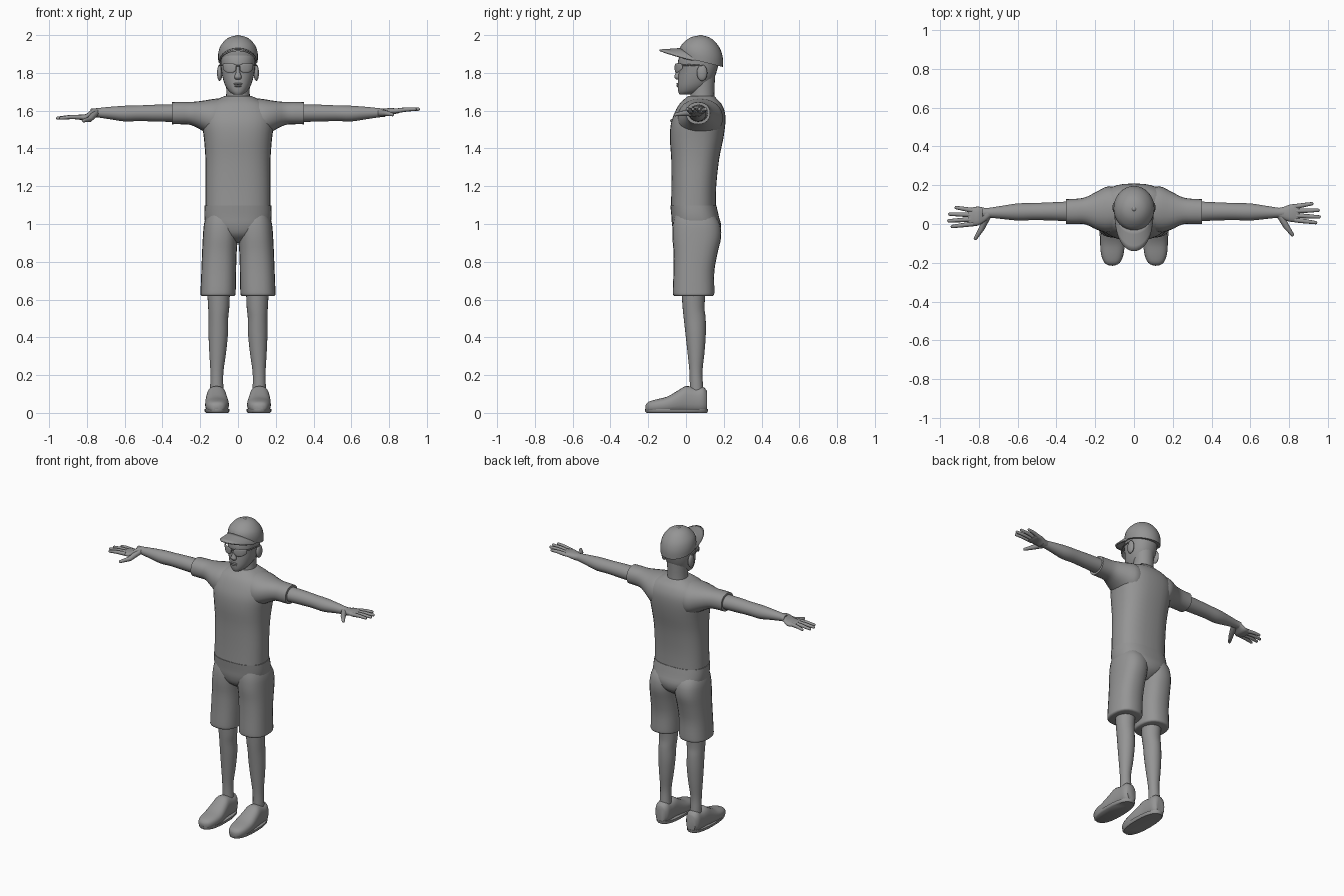
import bpy, bmesh, math
from mathutils import Vector

grey = bpy.data.materials.new("plain grey")
grey.diffuse_color = (0.30, 0.30, 0.30, 1)


def finish(name, bm, angle=50):
    bmesh.ops.recalc_face_normals(bm, faces=bm.faces[:])
    me = bpy.data.meshes.new(name)
    bm.to_mesh(me)
    bm.free()
    me.materials.append(grey)
    ob = bpy.data.objects.new(name, me)
    bpy.context.collection.objects.link(ob)
    bpy.ops.object.select_all(action='DESELECT')
    ob.select_set(True)
    bpy.context.view_layer.objects.active = ob
    bpy.ops.object.shade_smooth_by_angle(angle=math.radians(angle))
    return ob


def refine(rows, steps):
    """Smooth curve through the given cross-sections."""
    out = []
    for i in range(len(rows) - 1):
        p0, p1 = rows[max(i - 1, 0)], rows[i]
        p2, p3 = rows[i + 1], rows[min(i + 2, len(rows) - 1)]
        for k in range(steps):
            t = k / steps
            out.append([0.5 * (2 * b + (c - a) * t + (2 * a - 5 * b + 4 * c - d) * t * t
                               + (3 * b - a - 3 * c + d) * t ** 3)
                        for a, b, c, d in zip(p0, p1, p2, p3)])
    return out + [list(rows[-1])]


def loft(name, axis, rows, side=1, n=24, power=2.0, steps=3, shape=None):
    """Rows are (position on axis, low, high, low, high) of the other two axes."""
    bm = bmesh.new()
    rings = []
    for t, a0, a1, b0, b1 in refine(rows, steps):
        ring = []
        for i in range(n):
            c, s = math.cos(2 * math.pi * i / n), math.sin(2 * math.pi * i / n)
            c = math.copysign(abs(c) ** (2 / power), c)
            s = math.copysign(abs(s) ** (2 / power), s)
            a, b = (a0 + a1) / 2 + c * (a1 - a0) / 2, (b0 + b1) / 2 + s * (b1 - b0) / 2
            co = {'x': (t, a, b), 'y': (a, t, b), 'z': (a, b, t)}[axis]
            ring.append(bm.verts.new((co[0] * side, co[1], max(co[2], 0))))
        rings.append(ring)
    for r, q in zip(rings, rings[1:]):
        for i in range(n):
            bm.faces.new((r[i], r[(i + 1) % n], q[(i + 1) % n], q[i]))
    bm.faces.new(rings[0])
    bm.faces.new(rings[-1])
    if shape:
        for v in bm.verts:
            shape(v.co)
    return finish(name, bm)


def sym(rows):
    """Rows given as (z, half width, y low, y high)."""
    return [(z, -h, h, a, b) for z, h, a, b in rows]


def tube(name, points, radii, n=10):
    """Round-ended tube through points."""
    bm = bmesh.new()
    pts = [Vector(p) for p in points]
    d0, d1 = (pts[1] - pts[0]).normalized(), (pts[-1] - pts[-2]).normalized()
    r0, r1 = radii[0], radii[-1]
    pts = [pts[0]] + pts[1:-1] + [pts[-1] - d1 * r1 * 0.8, pts[-1] - d1 * r1 * 0.25, pts[-1]]
    radii = list(radii[:-1]) + [r1, r1 * 0.75, r1 * 0.2]
    rings = []
    for i, (p, r) in enumerate(zip(pts, radii)):
        d = (pts[min(i + 1, len(pts) - 1)] - pts[max(i - 1, 0)]).normalized()
        u = d.cross(Vector((0, 0, 1))).normalized()
        w = u.cross(d)
        rings.append([bm.verts.new(p + r * (u * math.cos(2 * math.pi * k / n)
                                            + w * math.sin(2 * math.pi * k / n))) for k in range(n)])
    for r, q in zip(rings, rings[1:]):
        for i in range(n):
            bm.faces.new((r[i], r[(i + 1) % n], q[(i + 1) % n], q[i]))
    bm.faces.new(rings[0])
    bm.faces.new(rings[-1])
    return finish(name, bm)


def ball(name, loc, size):
    bm = bmesh.new()
    bmesh.ops.create_uvsphere(bm, u_segments=16, v_segments=10, radius=1)
    for v in bm.verts:
        v.co = Vector(loc) + Vector(c * s for c, s in zip(v.co, size))
    return finish(name, bm)


# Shirt body, neck and head
loft("shirt", 'z', sym([
    (1.085, .172, -.08, .158), (1.20, .172, -.077, .16), (1.34, .172, -.078, .175),
    (1.45, .18, -.085, .197), (1.53, .19, -.08, .208), (1.59, .185, -.06, .206),
    (1.635, .155, -.035, .188), (1.66, .11, -.01, .165), (1.678, .07, .012, .15)]), n=32, power=2.5)
loft("neck", 'z', sym([(1.62, .07, .01, .155), (1.69, .062, .025, .15), (1.80, .065, .03, .155)]))
loft("head", 'z', sym([
    (1.685, .022, -.034, .02), (1.70, .045, -.041, .075), (1.73, .066, -.044, .12),
    (1.77, .08, -.042, .148), (1.81, .088, -.039, .163), (1.85, .091, -.044, .172),
    (1.90, .09, -.028, .17), (1.95, .05, .02, .13)]), n=28, power=2.15)

# Face details
loft("nose", 'z', sym([(1.765, .012, -.052, -.03), (1.778, .02, -.062, -.03),
                       (1.80, .012, -.055, -.03), (1.835, .008, -.048, -.03)]), n=12)
ball("upper_lip", (0, -.043, 1.742), (.024, .008, .005))
ball("lower_lip", (0, -.042, 1.731), (.02, .009, .006))

# Cap with a rim that rises to the front
def tilt(co):
    co.z -= (2.0 - co.z) / 0.14 * 0.25 * (co.y - .08)

loft("cap_crown", 'z', sym([
    (1.86, .104, -.032, .195), (1.90, .105, -.034, .195), (1.94, .094, -.022, .18),
    (1.975, .066, .008, .147), (1.992, .036, .038, .114), (1.998, .006, .072, .084)]),
    n=32, shape=tilt)
ball("cap_button", (0, .078, 1.996), (.011, .011, .005))
bm = bmesh.new()
grid = []
for i in range(21):
    a = math.radians(-84 + 168 * i / 20)
    c, s = math.cos(a), math.sin(a)
    grid.append([bm.verts.new((.1 * s, .08 - .105 * c - .115 * v * c ** .55,
                               1.86 + .072 * c - .008 * v * c)) for v in (0, .25, .5, .75, 1)])
for r, q in zip(grid, grid[1:]):
    for j in range(4):
        bm.faces.new((r[j], r[j + 1], q[j + 1], q[j]))
brim = finish("cap_brim", bm)
brim.modifiers.new("thickness", 'SOLIDIFY').thickness = .009

# Sunglasses bridge
tube("glasses_bridge", [(-.02, -.055, 1.838), (.02, -.055, 1.838)], (.004, .004), 8)

for side, label in ((1, "left"), (-1, "right")):
    def at(x, y, z):
        return (x * side, y, z)

    # Ears and glasses
    ball(label + "_ear", at(.097, .085, 1.80), (.014, .028, .043))
    loft(label + "_lens", 'x', [(.010, -.061, -.054, 1.815, 1.842), (.03, -.058, -.051, 1.80, 1.85),
         (.06, -.046, -.038, 1.803, 1.85), (.08, -.027, -.018, 1.82, 1.848)], side, 12, 2.4)
    tube(label + "_temple", [at(.078, -.025, 1.84), at(.095, .02, 1.842), at(.1, .09, 1.838)],
         (.005, .004, .004), 8)

    # Sleeve and arm
    loft(label + "_sleeve", 'x', [
        (.06, -.03, .18, 1.46, 1.668), (.13, -.045, .195, 1.46, 1.662), (.19, -.03, .168, 1.495, 1.652),
        (.25, -.002, .138, 1.524, 1.646), (.30, .0, .13, 1.528, 1.646), (.35, .0, .128, 1.528, 1.645)],
        side, power=2.2)
    loft(label + "_arm", 'x', [
        (.30, .012, .118, 1.54, 1.632), (.42, .018, .112, 1.542, 1.632), (.52, .02, .108, 1.545, 1.628),
        (.60, .018, .106, 1.543, 1.626), (.68, .026, .094, 1.555, 1.62),
        (.75, .033, .083, 1.565, 1.613), (.78, .034, .084, 1.568, 1.61)], side)

    # Hand: palm, four fingers and thumb, tilted up on one side and down on the other
    tip, knuckle, dy = (1.608, 1.598, 0) if side > 0 else (1.560, 1.566, -.02)
    loft(label + "_palm", 'x', [
        (.74, .035, .082, 1.567, 1.612), (.77, .022 + dy / 2, .088 + dy / 4, 1.568, 1.61),
        (.805, .012 + dy, .1 + dy / 2, knuckle - .018, knuckle + .016),
        (.84, .01 + dy, .103 + dy, knuckle - .014, knuckle + .013),
        (.855, .016 + dy, .098 + dy, knuckle - .009, knuckle + .009)], side, 16, 2.4)
    for finger, y0, x1, y1 in (("index", .021, .945, .006), ("middle", .044, .963, .036),
                               ("ring", .067, .958, .071), ("little", .09, .925, .106)):
        tube(f"{label}_{finger}_finger",
             [at(.83, y0 + dy, knuckle), at((.83 + x1) / 2, (y0 + y1) / 2 + dy, (knuckle + tip) / 2 + .003),
              at(x1, y1 + dy, tip)], (.013, .011, .0085))
    tube(label + "_thumb", [at(.755, .045, 1.588), at(.785, -.012 + dy / 2, knuckle - .012),
                            at(.822, -.062 + dy, knuckle - .02)], (.02, .015, .009))

    # Shorts leg, lower leg and shoe
    loft(label + "_shorts_leg", 'z', [
        (.618, .022, .188, -.058, .138), (.625, .014, .198, -.068, .148), (.65, .012, .198, -.07, .15),
        (.75, .01, .194, -.066, .15), (.85, .007, .19, -.066, .168), (.93, .0, .186, -.072, .186),
        (1.0, -.005, .18, -.07, .18), (1.05, .01, .165, -.06, .15)], side, power=2.4)
    loft(label + "_leg", 'z', [
        (.09, .074, .148, .02, .095), (.15, .078, .147, .02, .09), (.22, .077, .146, .018, .087),
        (.32, .063, .152, .008, .098), (.42, .053, .156, -.003, .105), (.50, .052, .156, -.012, .104),
        (.56, .046, .158, -.018, .098), (.66, .042, .164, -.025, .105)], side)
    loft(label + "_shoe", 'y', [
        (-.214, .1, .128, .012, .04), (-.20, .073, .152, .004, .058), (-.16, .055, .169, .0, .071),
        (-.10, .048, .174, .0, .086), (-.04, .055, .171, .0, .12), (.0, .061, .167, .0, .142),
        (.05, .063, .163, .0, .134), (.09, .066, .16, .0, .138), (.112, .082, .145, .01, .115)],
        side, power=2.5)
    loft(label + "_sole", 'z', [(0, .052, .17, -.208, .11), (.008, .046, .177, -.216, .116),
                                (.02, .046, .177, -.216, .116)], side, power=2.4, steps=1)

# Shorts hips and waist
loft("shorts_hips", 'z', sym([
    (.90, .03, .0, .12), (.94, .10, -.055, .172), (.99, .165, -.073, .186),
    (1.04, .178, -.077, .174), (1.098, .176, -.083, .161)]), n=32, power=2.5)
